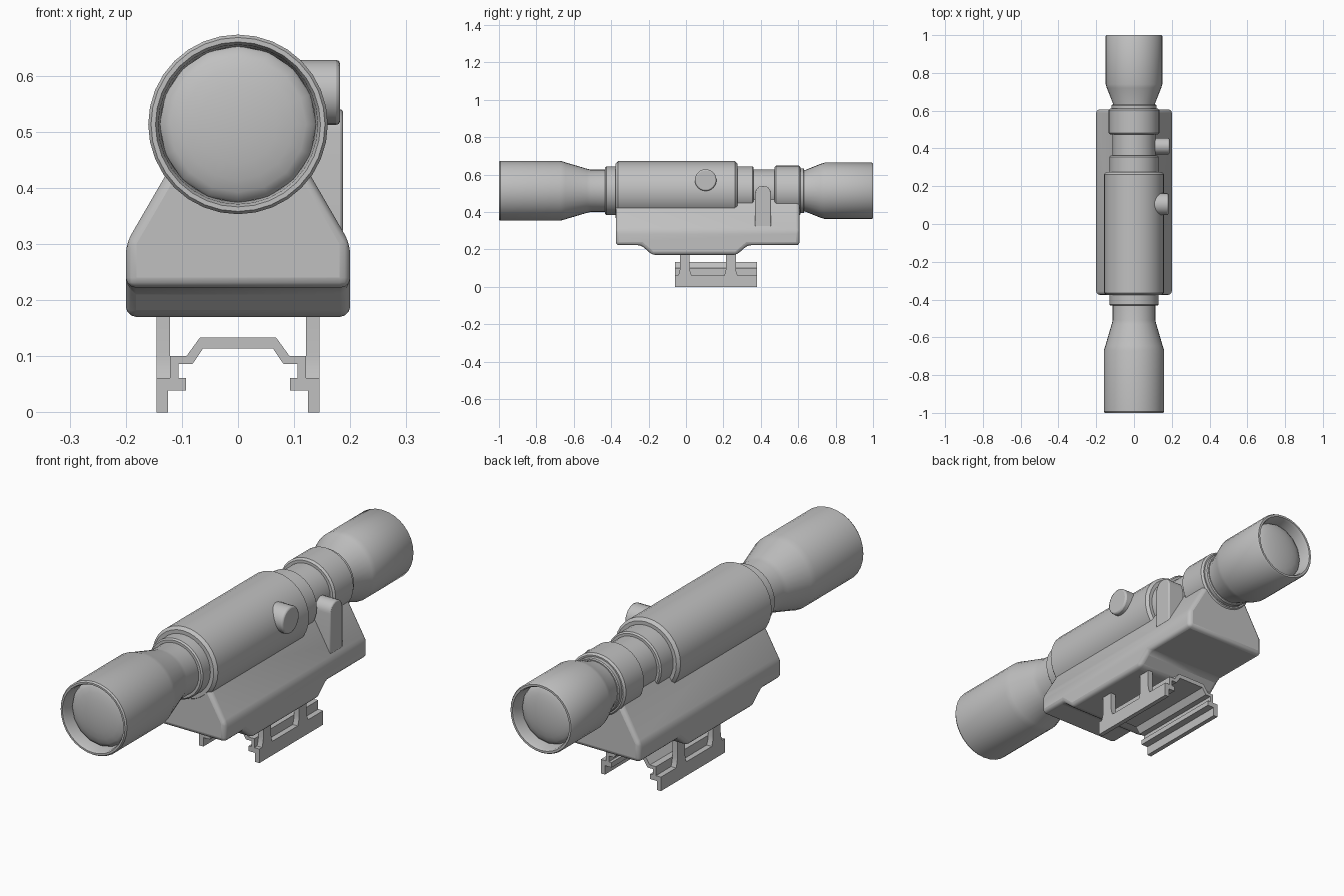
import bpy, bmesh, math
from mathutils import Matrix

cube = bpy.data.objects.get("Cube")
if cube:
    bpy.data.objects.remove(cube, do_unlink=True)

grey = bpy.data.materials.new("matte grey")
grey.use_nodes = True
colour = (0.53, 0.53, 0.53, 1)
grey.diffuse_color = colour
grey.node_tree.nodes["Principled BSDF"].inputs["Base Color"].default_value = colour

AXIS_Z = 0.513


def finish(name, bm, bevel=0, segments=2, smooth=True):
    bmesh.ops.recalc_face_normals(bm, faces=bm.faces)
    mesh = bpy.data.meshes.new(name)
    bm.to_mesh(mesh)
    bm.free()
    mesh.materials.append(grey)
    ob = bpy.data.objects.new(name, mesh)
    bpy.context.collection.objects.link(ob)
    if bevel:
        mod = ob.modifiers.new("soft edges", "BEVEL")
        mod.width = bevel
        mod.segments = segments
        mod.limit_method = "ANGLE"
        mod.angle_limit = math.radians(25)
    if smooth:
        bpy.ops.object.select_all(action="DESELECT")
        ob.select_set(True)
        bpy.context.view_layer.objects.active = ob
        bpy.ops.object.shade_smooth_by_angle(angle=math.radians(35))
    return ob


def lathe(name, profile, sides=32):
    """Spin (radius, y) points around the sight axis."""
    bm = bmesh.new()
    verts = [bm.verts.new((r, y, AXIS_Z)) for r, y in profile]
    edges = [bm.edges.new(pair) for pair in zip(verts, verts[1:])]
    bmesh.ops.spin(bm, geom=verts + edges, cent=(0, 0, AXIS_Z), axis=(0, 1, 0),
                   angle=math.tau, steps=sides)
    bmesh.ops.remove_doubles(bm, verts=bm.verts, dist=0.0001)
    return finish(name, bm)


def extrude(points, vector):
    """Solid made by pushing a flat outline along a vector."""
    bm = bmesh.new()
    face = bm.faces.new([bm.verts.new(p) for p in points])
    new = bmesh.ops.extrude_face_region(bm, geom=[face])["geom"]
    bmesh.ops.translate(bm, vec=vector,
                        verts=[v for v in new if isinstance(v, bmesh.types.BMVert)])
    return bm


def ring(name, r, y0, y1, c):
    """Closed cylinder section with chamfered ends."""
    lathe(name, [(0, y0), (r - c, y0), (r, y0 + c), (r, y1 - c), (r - c, y1), (0, y1)])


def lens(name, r, y, bulge):
    steps = 6
    lathe(name, [(r * math.sin(a), y + bulge * math.cos(a))
                 for a in (math.pi / 2 * i / steps for i in range(steps + 1))], 16)


# Sight tube: flared ends with hollow rims, and stepped rings between them
lathe("front_bell", [(0.138, -0.93), (0.142, -0.99), (0.147, -1), (0.155, -1),
                     (0.16, -0.993), (0.16, -0.67), (0.152, -0.645),
                     (0.118, -0.53), (0.113, -0.51), (0.113, -0.36)])
lathe("rear_bell", [(0.128, 0.93), (0.132, 0.99), (0.137, 1), (0.146, 1),
                    (0.15, 0.994), (0.15, 0.74), (0.144, 0.72),
                    (0.112, 0.64), (0.11, 0.60)])
lens("front_lens", 0.14, -0.94, -0.035)
lens("rear_lens", 0.13, 0.94, 0.035)
ring("front_collar", 0.13, -0.432, -0.365, 0.006)
ring("main_tube", 0.158, -0.376, 0.275, 0.012)
ring("middle_collar", 0.131, 0.26, 0.362, 0.006)
ring("rear_tube", 0.114, 0.35, 0.49, 0.002)
ring("rear_collar", 0.134, 0.473, 0.612, 0.008)
ring("rear_neck", 0.12, 0.60, 0.632, 0.004)

# Housing: side outline with its upper flanks leaning inward
HALF, SHOULDER, TOP = 0.2, 0.3, 0.5
outline = [(-0.375, TOP), (-0.375, SHOULDER), (-0.375, 0.222), (-0.24, 0.222),
           (-0.18, 0.17), (0.27, 0.17), (0.33, 0.222), (0.607, 0.222),
           (0.607, SHOULDER), (0.607, TOP)]
bm = extrude([(-HALF, y, z) for y, z in outline], (2 * HALF, 0, 0))
for side in (-1, 1):
    bmesh.ops.connect_verts(bm, verts=[v for v in bm.verts
                                       if v.co.x * side > 0 and abs(v.co.z - SHOULDER) < 0.001])
for v in bm.verts:
    if v.co.z > SHOULDER + 0.01:
        v.co.x *= 0.42
finish("housing", bm, 0.018, 3)

# Adjustment knob on the left side
bm = bmesh.new()
bmesh.ops.create_cone(bm, cap_ends=True, segments=24, radius1=0.058, radius2=0.058, depth=0.13,
                      matrix=Matrix.Translation((0.117, 0.105, 0.57))
                      @ Matrix.Rotation(math.pi / 2, 4, "Y"))
finish("adjustment_knob", bm, 0.007)

# Upright lever with a rounded top
LEVER_Y, LEVER_R = 0.412, 0.043
arc = [math.pi * i / 12 for i in range(13)]
points = [(0.105, LEVER_Y + LEVER_R * math.cos(a), 0.497 + LEVER_R * math.sin(a)) for a in arc]
points += [(0.105, LEVER_Y - LEVER_R, 0.32), (0.105, LEVER_Y + LEVER_R, 0.32)]
finish("side_lever", extrude(points, (0.082, 0, 0)), 0.005)

# Mounting rail: mirrored half section
half = [(0.068, 0.133), (0.092, 0.1), (0.121, 0.1), (0.121, 0.061), (0.145, 0.061),
        (0.145, 0), (0.125, 0), (0.125, 0.039), (0.093, 0.039), (0.093, 0.061),
        (0.106, 0.061), (0.106, 0.086), (0.081, 0.086), (0.062, 0.114)]
section = half + [(-x, z) for x, z in reversed(half)]
finish("mounting_rail", extrude([(x, -0.06, z) for x, z in section], (0, 0.44, 0)), smooth=False)

# Four rail legs, flared at the foot
leg = [(0.026, 0.19), (0.026, 0.1), (0.029, 0.08), (0.036, 0.06)]
leg += [(-y, z) for y, z in reversed(leg)]
for label, x in (("right", -0.145), ("left", 0.121)):
    for place, y0 in (("front", -0.006), ("rear", 0.24)):
        finish(f"{place}_{label}_leg",
               extrude([(x, y0 + y, z) for y, z in leg], (0.024, 0, 0)))
